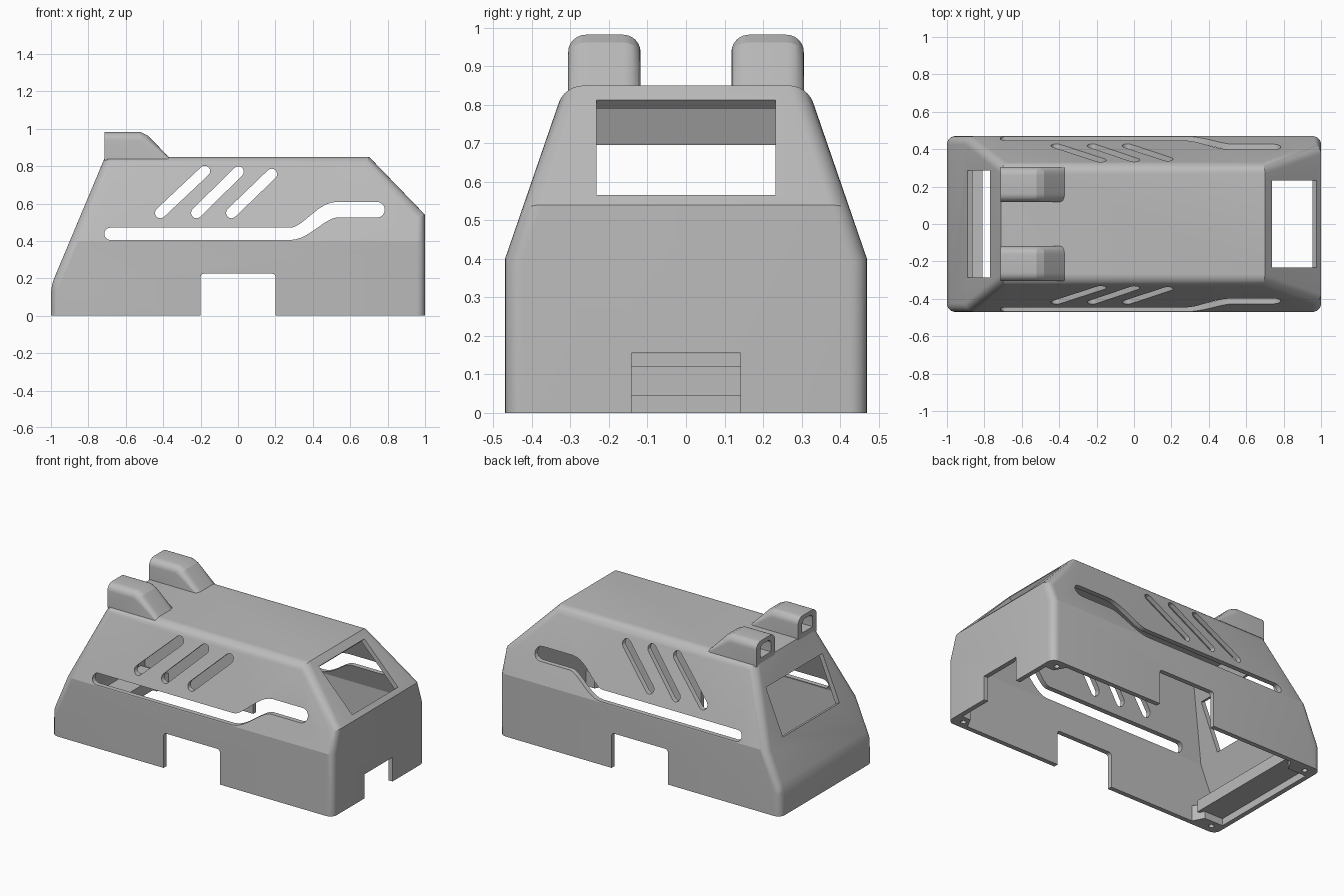
import bpy, bmesh, math
from mathutils import Vector

if "Cube" in bpy.data.objects:
    bpy.data.objects.remove(bpy.data.objects["Cube"])

WALL = 0.03
grey = bpy.data.materials.new("light grey plastic")
grey.use_nodes = True
grey.diffuse_color = (0.5, 0.5, 0.5, 1)
grey.node_tree.nodes["Principled BSDF"].inputs["Base Color"].default_value = (0.5, 0.5, 0.5, 1)


def finish(bm, name):
    bmesh.ops.recalc_face_normals(bm, faces=bm.faces)
    mesh = bpy.data.meshes.new(name)
    bm.to_mesh(mesh)
    bm.free()
    mesh.materials.append(grey)
    obj = bpy.data.objects.new(name, mesh)
    bpy.context.collection.objects.link(obj)
    return obj


def prism(name, points, start, end, axis="y", bevel=0, bevel_rule=None):
    """Extrude a closed outline: (x, z) along y, or (x, y) along z."""
    def place(p, d):
        return (p[0], d, p[1]) if axis == "y" else (p[0], p[1], d)
    bm = bmesh.new()
    rings = [[bm.verts.new(place(p, d)) for p in points] for d in (start, end)]
    for ring in rings:
        bm.faces.new(ring)
    for i in range(len(points)):
        j = (i + 1) % len(points)
        bm.faces.new((rings[0][i], rings[0][j], rings[1][j], rings[1][i]))
    bmesh.ops.recalc_face_normals(bm, faces=bm.faces)
    if bevel:
        edges = [e for e in bm.edges if bevel_rule(e)]
        bmesh.ops.bevel(bm, geom=edges, offset=bevel, segments=6, profile=0.5, affect="EDGES")
    return finish(bm, name)


def box(name, x, y, z):
    return prism(name, [(x[0], z[0]), (x[1], z[0]), (x[1], z[1]), (x[0], z[1])], *y)


def ribbon(name, path, widths):
    """Round-ended slot that follows a path in the xz plane."""
    path = [Vector(p) for p in path]
    left, right = [], []
    for i, p in enumerate(path):
        t = (path[min(i + 1, len(path) - 1)] - path[max(i - 1, 0)]).normalized()
        n = Vector((-t.y, t.x)) * widths[i]
        left.append(p + n)
        right.append(p - n)

    def cap(centre, first):
        arm = first - centre
        turn = [-math.pi * k / 8 for k in range(1, 8)]
        return [centre + Vector((arm.x * math.cos(a) - arm.y * math.sin(a),
                                 arm.x * math.sin(a) + arm.y * math.cos(a))) for a in turn]
    outline = left + cap(path[-1], left[-1]) + right[::-1] + cap(path[0], right[0])
    return prism(name, outline, -0.7, 0.7)


def tilted_cutter(name, a, b, half_width):
    """Window cutter square to the sloping line from a to b."""
    a, b = Vector(a), Vector(b)
    t = (b - a).normalized()
    n = Vector((-t.y, t.x)) * 0.1
    return prism(name, [a + n, b + n, b - n, a - n], -half_width, half_width)


def cut(target, cutters):
    for cutter in cutters:
        mod = target.modifiers.new("cut", "BOOLEAN")
        mod.operation, mod.solver, mod.object = "DIFFERENCE", "EXACT", cutter
        bpy.context.view_layer.objects.active = target
        bpy.ops.object.modifier_apply(modifier=mod.name)


def smooth(obj):
    bpy.ops.object.select_all(action="DESELECT")
    obj.select_set(True)
    bpy.context.view_layer.objects.active = obj
    bpy.ops.object.shade_smooth_by_angle(angle=math.radians(17))


def hull(name, inset, rounded):
    """Faceted body: a block trimmed by its sloping planes."""
    bm = bmesh.new()
    bmesh.ops.create_cube(bm, size=4)
    planes = [((1, 0, 0), (1, 0, 0)), ((-1, 0, 0), (-1, 0, 0)), ((0, 0, 0.85), (0, 0, 1)),
              ((1, 0, 0.54), (0.31, 0, 0.3)), ((-1, 0, 0.16), (-0.69, 0, 0.29))]
    for s in (-1, 1):
        planes += [((0, s * 0.47, 0), (0, s, 0)), ((0, s * 0.47, 0.4), (0, s * 0.45, 0.155))]
    planes = [(Vector(p) - Vector(n).normalized() * inset, n) for p, n in planes]
    planes.append(((0, 0, -0.1 if inset else 0), (0, 0, -1)))
    for p, n in planes:
        bmesh.ops.bisect_plane(bm, geom=bm.verts[:] + bm.edges[:] + bm.faces[:],
                               plane_co=p, plane_no=n, clear_outer=True)
        bmesh.ops.holes_fill(bm, edges=[e for e in bm.edges if e.is_boundary])
    bmesh.ops.recalc_face_normals(bm, faces=bm.faces)
    if rounded:
        def corner(e):
            a, b = (f.normal for f in e.link_faces)
            if min(a.z, b.z) < -0.5:
                return False
            return (abs(a.y) > 0.3) != (abs(b.y) > 0.3) or (a.x < -0.9 and b.x < -0.9)
        bmesh.ops.bevel(bm, geom=[e for e in bm.edges if corner(e)], offset=0.045,
                        segments=6, profile=0.5, affect="EDGES")
    return finish(bm, name)


# Hollow shell
shell = hull("shell", 0, True)
cutters = [hull("cavity_cutter", WALL, False)]

# Three slanted vents and the long stepped vent
for low, high in (((-0.415, 0.55), (-0.178, 0.773)), ((-0.222, 0.55), (0.002, 0.77)),
                  ((-0.035, 0.55), (0.18, 0.757))):
    cutters.append(ribbon("vent_cutter", [low, high], [0.029, 0.029]))
path, widths = [(-0.682, 0.438)], [0.033]
for k in range(13):
    s = k / 12
    ease = s * s * (3 - 2 * s)
    path.append((0.28 + 0.25 * s, 0.438 + 0.129 * ease))
    widths.append(0.033 + 0.009 * ease)
path.append((0.743, 0.567))
widths.append(0.042)
cutters.append(ribbon("long_vent_cutter", path, widths))

# Sloping end windows and bottom notches
cutters += [
    tilted_cutter("right_window_cutter", (0.735, 0.81), (0.975, 0.565), 0.232),
    tilted_cutter("left_window_cutter", (-0.89, 0.42), (-0.77, 0.707), 0.287),
    prism("side_notch_cutter", [(-0.2, -0.1), (-0.2, 0.225), (0.2, 0.225), (0.2, -0.1)], -0.7, 0.7,
          bevel=0.018, bevel_rule=lambda e: all(v.co.z > 0.2 for v in e.verts)
          and abs(e.verts[0].co.y - e.verts[1].co.y) > 1),
    box("end_notch_cutter", (0.8, 1.2), (-0.142, 0.142), (-0.1, 0.155)),
]

# Roof housings, hollow and open at the back
horn_outline = [(-0.715, 0.83), (-0.715, 0.982), (-0.52, 0.982), (-0.48, 0.962),
                (-0.37, 0.848), (-0.37, 0.83)]
hollow_outline = [(-0.8, 0.872), (-0.8, 0.955), (-0.53, 0.955), (-0.45, 0.87),
                  (-0.45, 0.79), (-0.64, 0.79), (-0.64, 0.872)]


def long_top_edge(e):
    a, b = (v.co for v in e.verts)
    return abs(a.y - b.y) < 0.01 and min(a.z, b.z) > 0.84 and a.x + b.x > -1.42


def hollow_top_edge(e):
    a, b = (v.co for v in e.verts)
    return abs(a.y - b.y) < 0.01 and min(a.z, b.z) > 0.94


horns = []
for side, s in (("right", -1), ("left", 1)):
    y0, y1 = sorted((s * 0.118, s * 0.306))
    horn = prism(side + "_roof_housing", horn_outline, y0, y1, bevel=0.045, bevel_rule=long_top_edge)
    hollow = prism("housing_cutter", hollow_outline, y0 + 0.04, y1 - 0.04,
                   bevel=0.03, bevel_rule=hollow_top_edge)
    cut(horn, [hollow])
    cutters.append(hollow)
    horns.append(horn)

cut(shell, cutters)

# Inner shelf and corner screw bosses
shelf = box("inner_shelf", (-0.985, -0.81), (-0.4, 0.4), (0.045, 0.12))
hole_points = [(math.cos(k * math.pi / 8), math.sin(k * math.pi / 8)) for k in range(16)]
bosses = []
for sx, end in ((-1, "rear"), (1, "front")):
    for sy, side in ((-1, "right"), (1, "left")):
        reach = 0.8 if sx < 0 else 0.87
        outline = [(sx * 0.975, sy * 0.37), (sx * 0.975, sy * 0.445),
                   (sx * reach, sy * 0.445), (sx * (reach + 0.04), sy * 0.37)]
        boss = prism(f"{end}_{side}_screw_boss", outline, 0, 0.1, axis="z")
        hole = prism("screw_hole_cutter", [(sx * 0.925 + 0.016 * c, sy * 0.415 + 0.016 * d)
                                           for c, d in hole_points], -0.05, 0.07, axis="z")
        cut(boss, [hole])
        cutters.append(hole)
        bosses.append(boss)

for obj in [shell] + horns + bosses:
    smooth(obj)
for cutter in cutters:
    bpy.data.objects.remove(cutter)
